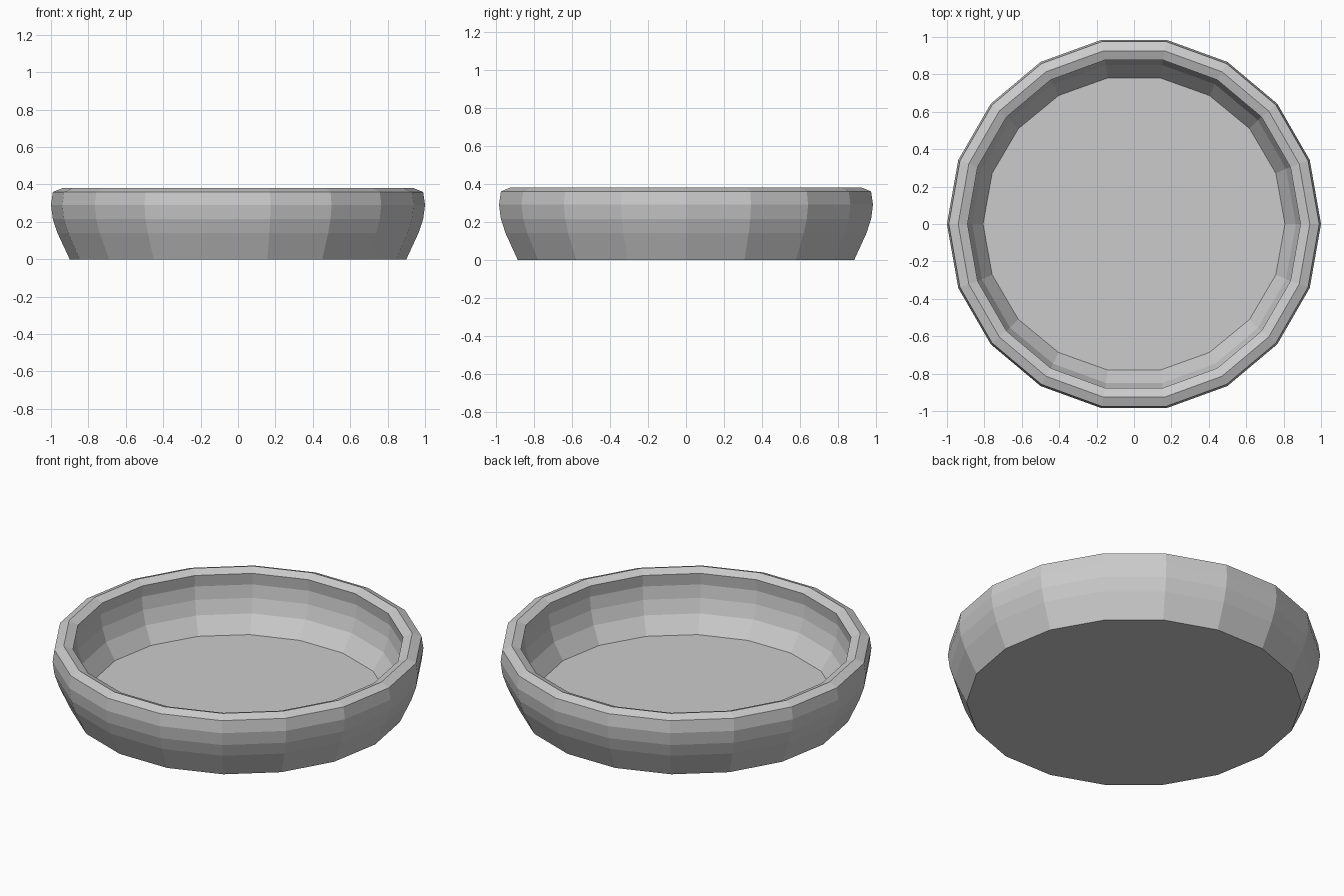
import bpy, bmesh, math

if "Cube" in bpy.data.objects:
    bpy.data.objects.remove(bpy.data.objects["Cube"])

SIDES = 18
# Closed wall section from outer base over the rim to the inner floor: (x radius, y radius, z)
profile = [
    (0.90, 0.90, 0.0), (0.965, 0.965, 0.14), (0.99, 0.99, 0.215),
    (1.0, 1.0, 0.29), (0.99, 0.99, 0.36), (0.94, 0.94, 0.38),
    (0.89, 0.89, 0.36), (0.90, 0.90, 0.29), (0.89, 0.89, 0.215),
    (0.865, 0.863, 0.135), (0.807, 0.793, 0.04),
]

bm = bmesh.new()


def ring(rx, ry, z):
    return [bm.verts.new((rx * math.cos(2 * math.pi * i / SIDES),
                          ry * math.sin(2 * math.pi * i / SIDES), z))
            for i in range(SIDES)]


# Faceted wall and rim
rings = [ring(*p) for p in profile]
for a, b in zip(rings, rings[1:]):
    for i in range(SIDES):
        j = (i + 1) % SIDES
        bm.faces.new((a[i], a[j], b[j], b[i]))

# Flat underside and inner floor
bm.faces.new(rings[0][::-1])
bm.faces.new(rings[-1])
bmesh.ops.recalc_face_normals(bm, faces=bm.faces)

mesh = bpy.data.meshes.new("shallow_bowl")
bm.to_mesh(mesh)
bm.free()
bowl = bpy.data.objects.new("shallow_bowl", mesh)
bpy.context.collection.objects.link(bowl)
